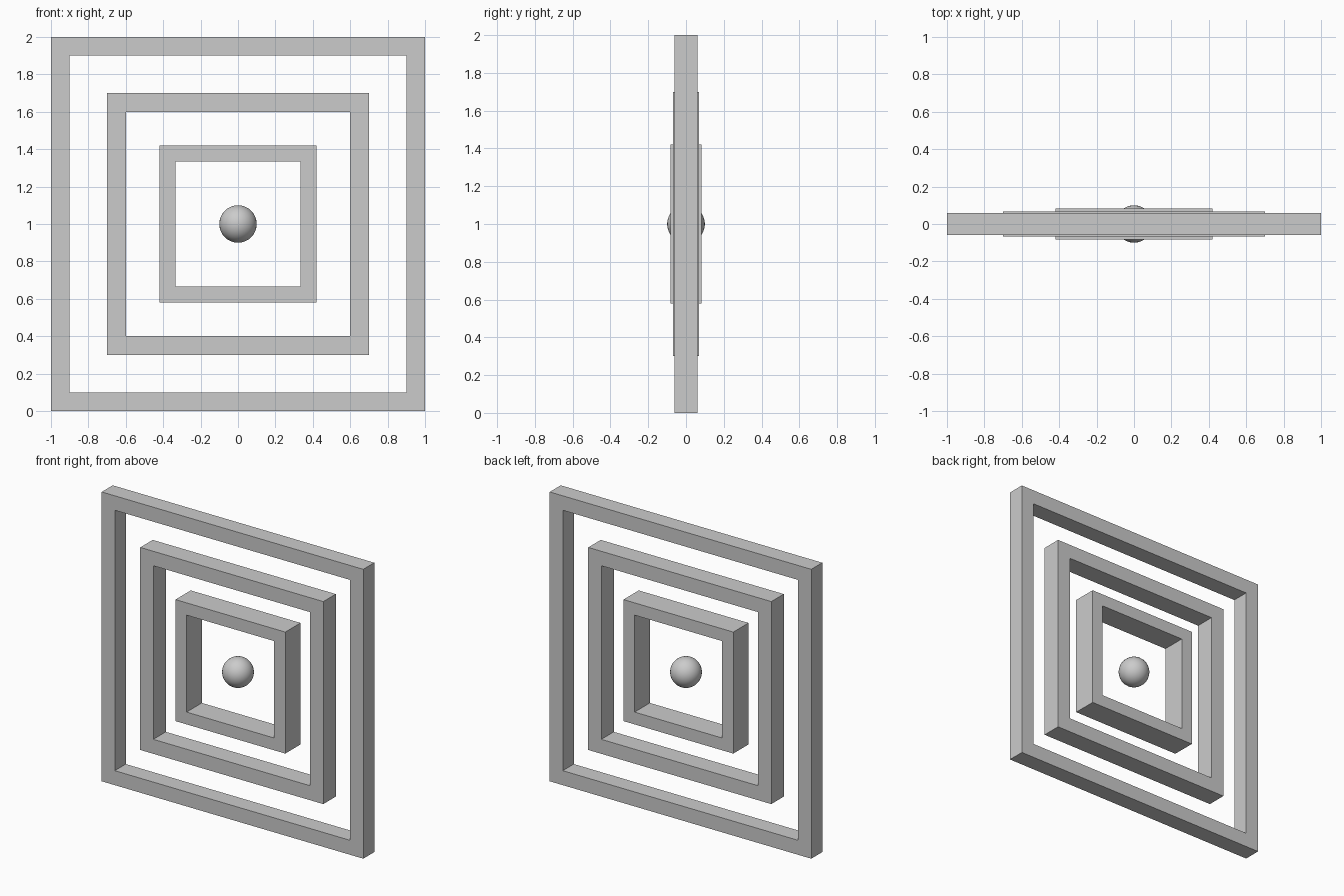
import bpy
import bmesh

default = bpy.data.objects.get("Cube")
if default:
    bpy.data.objects.remove(default, do_unlink=True)

CENTRE = (0, 0, 1)

grey = bpy.data.materials.new("light grey")
grey.use_nodes = True
colour = (0.6, 0.6, 0.6, 1)
grey.diffuse_color = colour
grey.node_tree.nodes["Principled BSDF"].inputs["Base Color"].default_value = colour


def square_frame(name, outer, inner, half_depth):
    """Closed square frame: a rectangular section swept around four corners."""
    bm = bmesh.new()
    section = [(outer, -half_depth), (outer, half_depth),
               (inner, half_depth), (inner, -half_depth)]
    corners = [(1, 1), (-1, 1), (-1, -1), (1, -1)]
    rings = [[bm.verts.new((sx * r, y, sz * r)) for r, y in section]
             for sx, sz in corners]
    for i, ring in enumerate(rings):
        following = rings[(i + 1) % 4]
        for j in range(4):
            k = (j + 1) % 4
            bm.faces.new((ring[j], ring[k], following[k], following[j]))
    bmesh.ops.recalc_face_normals(bm, faces=bm.faces)
    mesh = bpy.data.meshes.new(name)
    bm.to_mesh(mesh)
    bm.free()
    mesh.materials.append(grey)
    obj = bpy.data.objects.new(name, mesh)
    obj.location = CENTRE
    bpy.context.collection.objects.link(obj)
    return obj


# Three nested frames, each smaller and deeper than the last
square_frame("outer_frame", 1.0, 0.9, 0.06)
square_frame("middle_frame", 0.7, 0.6, 0.068)
square_frame("inner_frame", 0.42, 0.335, 0.083)

# Floating ball in the middle
bpy.ops.mesh.primitive_uv_sphere_add(segments=32, ring_count=16, radius=0.1,
                                     location=CENTRE)
ball = bpy.context.object
ball.name = "centre_ball"
ball.data.materials.append(grey)
bpy.ops.object.shade_smooth()
